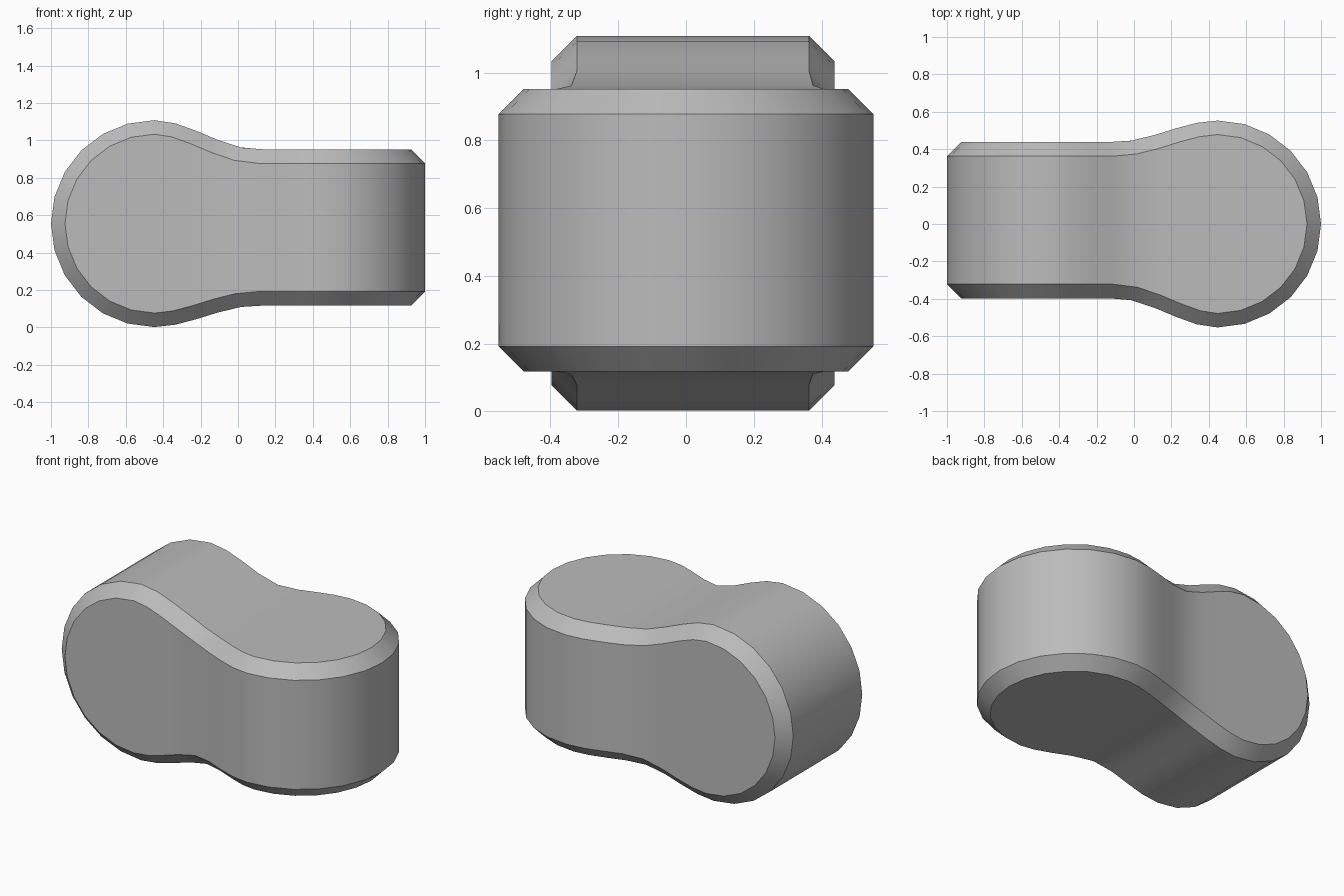
import bpy
import bmesh
import math

cube = bpy.data.objects.get("Cube")
if cube:
    bpy.data.objects.remove(cube, do_unlink=True)

RADIUS, LOBE, MID_Z, CHAMFER = 0.553, 0.447, 0.555, 0.075
WIDE, SLIM = 0.438, 0.397


# Half thickness of the keyhole profile: straight tail, eased neck, round lobe
def height(u, tail):
    if u >= LOBE:
        return math.sqrt(max(0.0, RADIUS ** 2 - (u - LOBE) ** 2))
    t = max(0.0, (u + 0.1) / (LOBE + 0.1))
    return tail + (RADIUS - tail) * t * t * (3 - 2 * t)


# Point on the profile moved inwards by the chamfer width
def inset(u, tail):
    h = height(u, tail)
    if u >= LOBE:
        nu, nh = (u - LOBE) / RADIUS, h / RADIUS
    else:
        e = 0.02
        slope = (height(u + e, tail) - height(u - e, tail)) / (2 * e)
        nu, nh = -slope / math.hypot(slope, 1), 1 / math.hypot(slope, 1)
    return u - CHAMFER * nu, h - CHAMFER * nh


def side_y(x, s):
    return s * height(x, WIDE if s > 0 else SLIM)


def side_z(x, s):
    return MID_Z + s * height(-x, SLIM if s > 0 else WIDE)


# Stations along the length, denser round both lobes
arc = [LOBE + RADIUS * math.cos(math.radians(a)) for a in range(0, 91, 15)]
neck = [LOBE * k / 4 for k in range(4)]
stations = sorted({round(s * v, 6) for v in arc + neck for s in (-1, 1)})

bm = bmesh.new()
roll, wall = {}, {}
for sy in (-1, 1):
    for sz in (-1, 1):
        roll[sy, sz], wall[sy, sz] = [], []
        for x in stations:
            # Edge of the surface wrapping over the top, left end and base
            px, h = inset(x, WIDE if sy > 0 else SLIM)
            roll[sy, sz].append(bm.verts.new((px, sy * h, side_z(px, sz))))
            # Edge of the surface wrapping round the front, right end and back
            pu, h = inset(-x, SLIM if sz > 0 else WIDE)
            wall[sy, sz].append(bm.verts.new((-pu, side_y(-pu, sy), MID_Z + sz * h)))


def strip(a, b):
    for i in range(len(a) - 1):
        bm.faces.new((a[i], a[i + 1], b[i + 1], b[i]))


for s in (-1, 1):
    strip(roll[-1, s], roll[1, s])
    strip(wall[s, -1], wall[s, 1])
# Chamfer running along the whole seam
for key in roll:
    strip(roll[key], wall[key])

bmesh.ops.remove_doubles(bm, verts=bm.verts, dist=0.0005)
bmesh.ops.recalc_face_normals(bm, faces=bm.faces)

mesh = bpy.data.meshes.new("twisted_block")
bm.to_mesh(mesh)
bm.free()
block = bpy.data.objects.new("twisted_block", mesh)
bpy.context.collection.objects.link(block)

# Plain grey finish
grey = bpy.data.materials.new("plain_grey")
grey.use_nodes = True
colour = (0.5, 0.5, 0.5, 1)
grey.diffuse_color = colour
grey.node_tree.nodes["Principled BSDF"].inputs["Base Color"].default_value = colour
mesh.materials.append(grey)

bpy.ops.object.select_all(action="DESELECT")
block.select_set(True)
bpy.context.view_layer.objects.active = block
bpy.ops.object.shade_smooth_by_angle(angle=math.radians(30))
